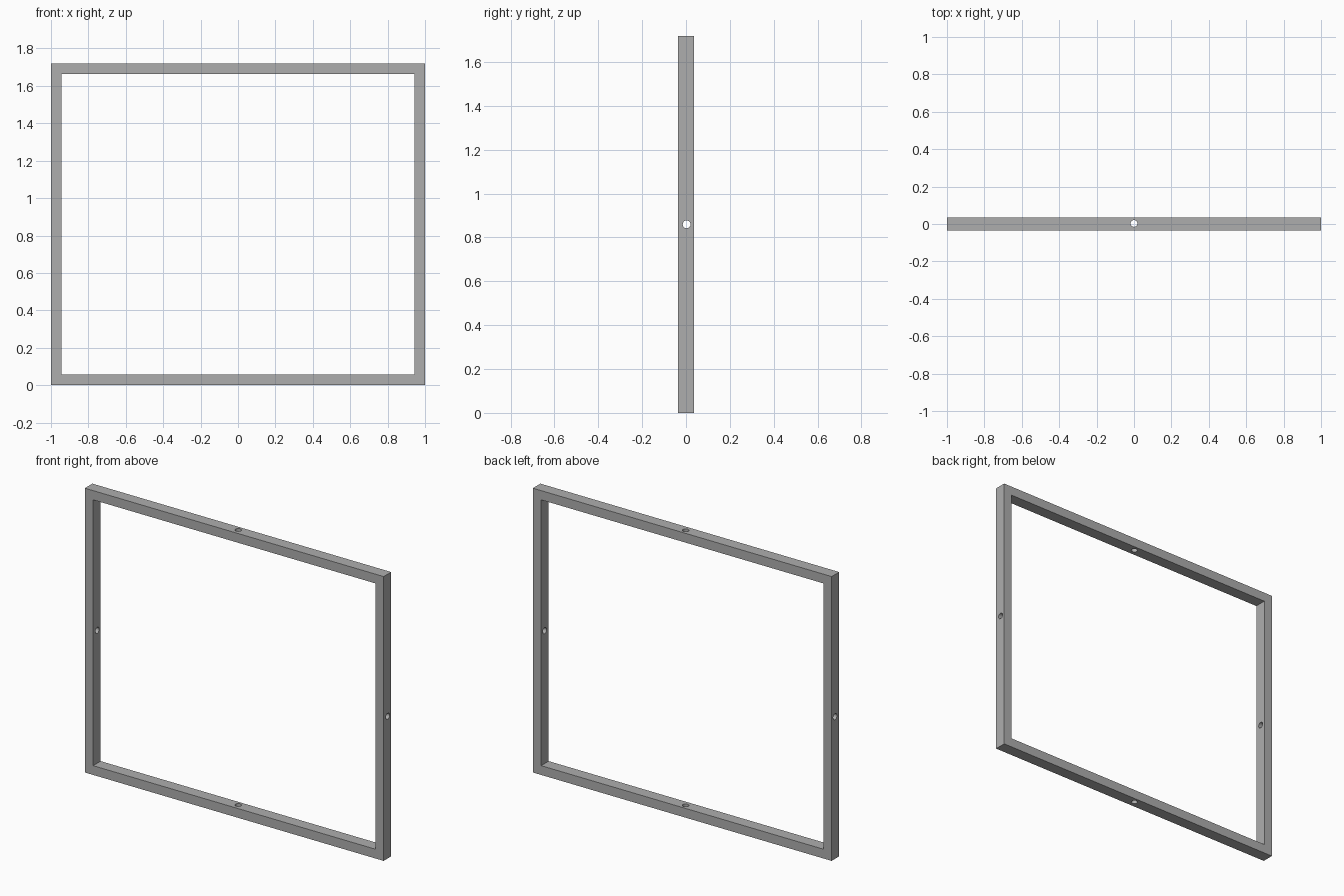
import bpy
import math

cube = bpy.data.objects.get("Cube")
if cube:
    bpy.data.objects.remove(cube, do_unlink=True)

WIDTH, HEIGHT, DEPTH, BAR = 2.0, 1.72, 0.072, 0.056
HOLE_RADIUS = 0.018
HOLE_Y = 0.003

grey = bpy.data.materials.new("plain grey")
grey.use_nodes = True
colour = (0.42, 0.42, 0.42, 1)
grey.diffuse_color = colour
grey.node_tree.nodes["Principled BSDF"].inputs["Base Color"].default_value = colour


def box(name, size):
    bpy.ops.mesh.primitive_cube_add(size=1, location=(0, 0, HEIGHT / 2))
    obj = bpy.context.object
    obj.name = name
    obj.scale = size
    bpy.ops.object.transform_apply(location=False, rotation=False, scale=True)
    obj.data.materials.append(grey)
    return obj


def drill(name, length, rotation):
    bpy.ops.mesh.primitive_cylinder_add(
        vertices=24, radius=HOLE_RADIUS, depth=length,
        location=(0, HOLE_Y, HEIGHT / 2), rotation=rotation)
    obj = bpy.context.object
    obj.name = name
    obj.data.materials.append(grey)
    return obj


# Rectangular frame, with its opening and the screw holes as cutters
frame = box("frame", (WIDTH, DEPTH, HEIGHT))
cutters = [
    box("opening_cutter", (WIDTH - 2 * BAR, DEPTH * 3, HEIGHT - 2 * BAR)),
    drill("vertical_hole_cutter", HEIGHT + 0.2, (0, 0, 0)),
    drill("sideways_hole_cutter", WIDTH + 0.2, (0, math.pi / 2, 0)),
]

# Cut through all four bars
bpy.ops.object.select_all(action="DESELECT")
frame.select_set(True)
bpy.context.view_layer.objects.active = frame
for cutter in cutters:
    cut = frame.modifiers.new(cutter.name, "BOOLEAN")
    cut.operation = "DIFFERENCE"
    cut.solver = "EXACT"
    cut.object = cutter
    bpy.ops.object.modifier_apply(modifier=cut.name)
for cutter in cutters:
    bpy.data.objects.remove(cutter, do_unlink=True)

# Round hole walls, crisp bar edges
bpy.ops.object.shade_smooth_by_angle(angle=math.radians(30))
